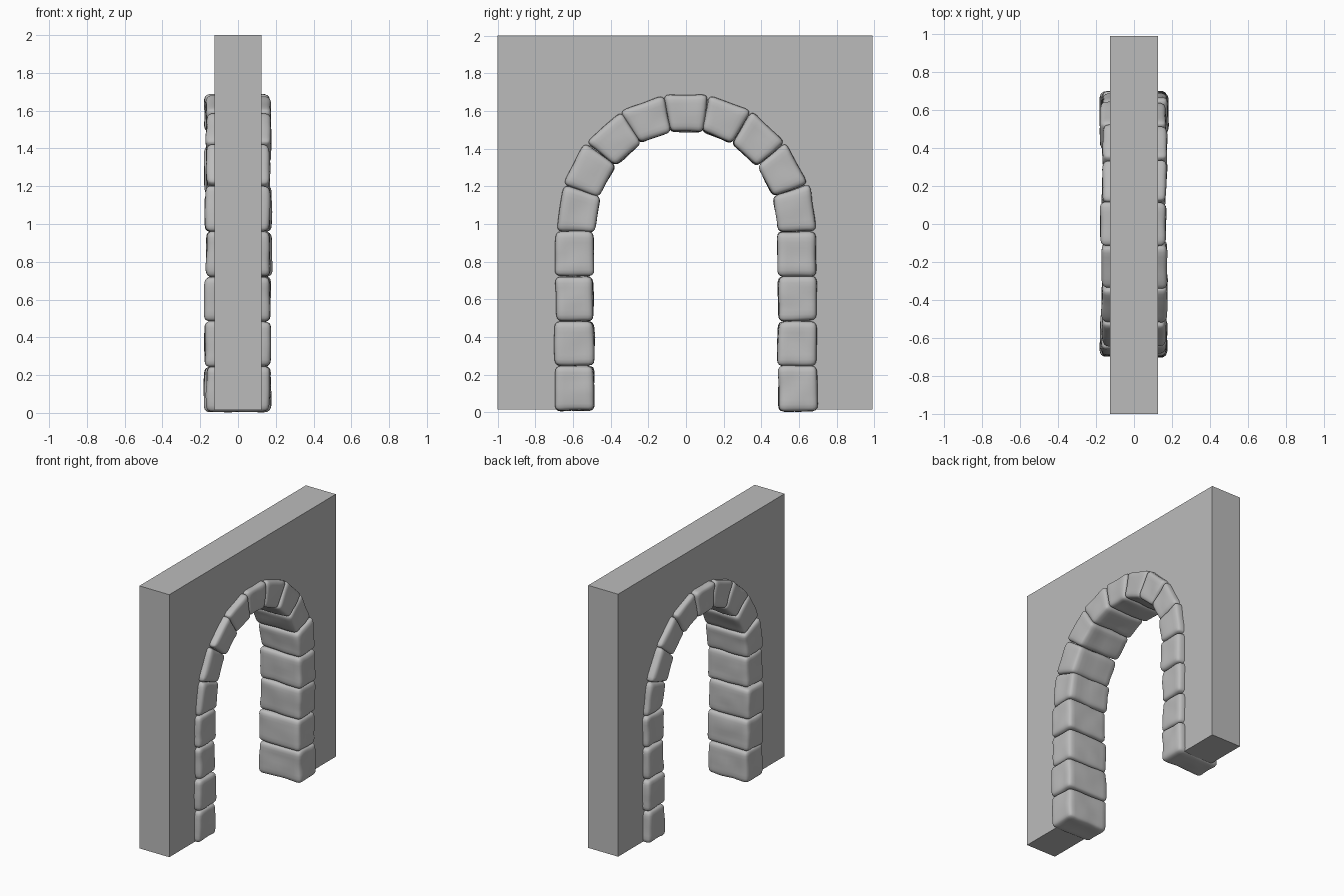
import bpy, bmesh, math, random
from mathutils import Vector, noise

random.seed(7)
cube = bpy.data.objects.get("Cube")
if cube:
    bpy.data.objects.remove(cube, do_unlink=True)

grey = bpy.data.materials.new("stone grey")
grey.use_nodes = True
grey.diffuse_color = (0.5, 0.5, 0.5, 1)
grey.node_tree.nodes["Principled BSDF"].inputs["Base Color"].default_value = (0.5, 0.5, 0.5, 1)

SPRING = 0.96       # height where the arch begins
FOOT = 0.008
INNER, OUTER = (0.49, 0.54), (0.695, 0.738)   # half width, rise


def make_object(name, bm):
    bmesh.ops.recalc_face_normals(bm, faces=bm.faces)
    mesh = bpy.data.meshes.new(name)
    bm.to_mesh(mesh)
    bm.free()
    mesh.materials.append(grey)
    obj = bpy.data.objects.new(name, mesh)
    bpy.context.collection.objects.link(obj)
    return obj


def arch_point(size, angle):
    return Vector((size[0] * math.cos(angle), SPRING + size[1] * math.sin(angle)))


# Wall with an arched doorway, hidden edge behind the stones
def build_wall():
    outline = [Vector(p) for p in ((0.99, 0.015), (0.99, 2), (-1, 2), (-1, 0.015))]
    outline.append(Vector((-0.6, 0.015)))
    steps = 32
    for i in range(steps + 1):
        outline.append(arch_point((0.6, 0.64), math.pi * (1 - i / steps)))
    outline.append(Vector((0.6, 0.015)))
    bm = bmesh.new()
    face = bm.faces.new([bm.verts.new((-0.125, p.x, p.y)) for p in outline])
    extruded = bmesh.ops.extrude_face_region(bm, geom=[face])["geom"]
    moved = [v for v in extruded if isinstance(v, bmesh.types.BMVert)]
    bmesh.ops.translate(bm, verts=moved, vec=(0.25, 0, 0))
    make_object("wall", bm)


# Rounded, slightly uneven block filling the quad (inner/outer, start/end)
def build_stone(name, quad):
    bm = bmesh.new()
    bmesh.ops.create_cube(bm, size=2)
    bmesh.ops.subdivide_edges(bm, edges=bm.edges[:], cuts=11, use_grid_fill=True)
    half = Vector((0.172, 0.104, 0.119))
    radius = 0.032
    core = half - Vector((radius,) * 3)
    seed = Vector([random.uniform(-50, 50) for _ in range(3)])
    ends = [-0.17 + random.uniform(-0.01, 0.006), 0.173 + random.uniform(-0.006, 0.005)]
    # loosen every corner a little
    corners = {}
    for i in range(2):
        for j in range(2):
            for k in range(2):
                q = quad[j][k]
                wobble = [random.uniform(-0.007, 0.007) for _ in range(2)]
                corners[i, j, k] = Vector((ends[i], q.x + wobble[0], q.y + wobble[1] * 0.5))
    for v in bm.verts:
        # crowd the grid towards the edges, then round them
        p = Vector([math.sin(c * math.pi / 2) * h for c, h in zip(v.co, half)])
        inside = Vector([max(-c, min(c, a)) for a, c in zip(p, core)])
        out = (p - inside).normalized()
        p = inside + out * radius
        t = [(a / h + 1) / 2 for a, h in zip(p, half)]
        pos = Vector()
        for (i, j, k), corner in corners.items():
            weight = 1
            for bit, f in zip((i, j, k), t):
                weight *= f if bit else 1 - f
            pos += corner * weight
        lump = noise.noise(pos * 9 + seed) * 0.008
        pos += (pos - bm_center(corners)).normalized() * lump
        pos.z = max(pos.z, 0)
        v.co = pos
    for f in bm.faces:
        f.smooth = True
    make_object(name, bm)


def bm_center(corners):
    return sum(corners.values(), Vector()) / len(corners)


build_wall()

# Straight door jambs, four stones each side
rows = 4
height = (SPRING - FOOT) / rows
for side, label in ((1, "back"), (-1, "front")):
    for r in range(rows):
        z = [FOOT + r * height, FOOT + (r + 1) * height]
        quad = [[Vector((side * s[0], h)) for h in z] for s in (INNER, OUTER)]
        build_stone(f"{label}_jamb_stone_{r + 1}", quad)

# Ring of wedge stones over the doorway
count = 9
for n in range(count):
    angles = [math.pi * n / count, math.pi * (n + 1) / count]
    quad = [[arch_point(s, a) for a in angles] for s in (INNER, OUTER)]
    name = "keystone" if n == count // 2 else f"arch_stone_{n + 1}"
    build_stone(name, quad)
